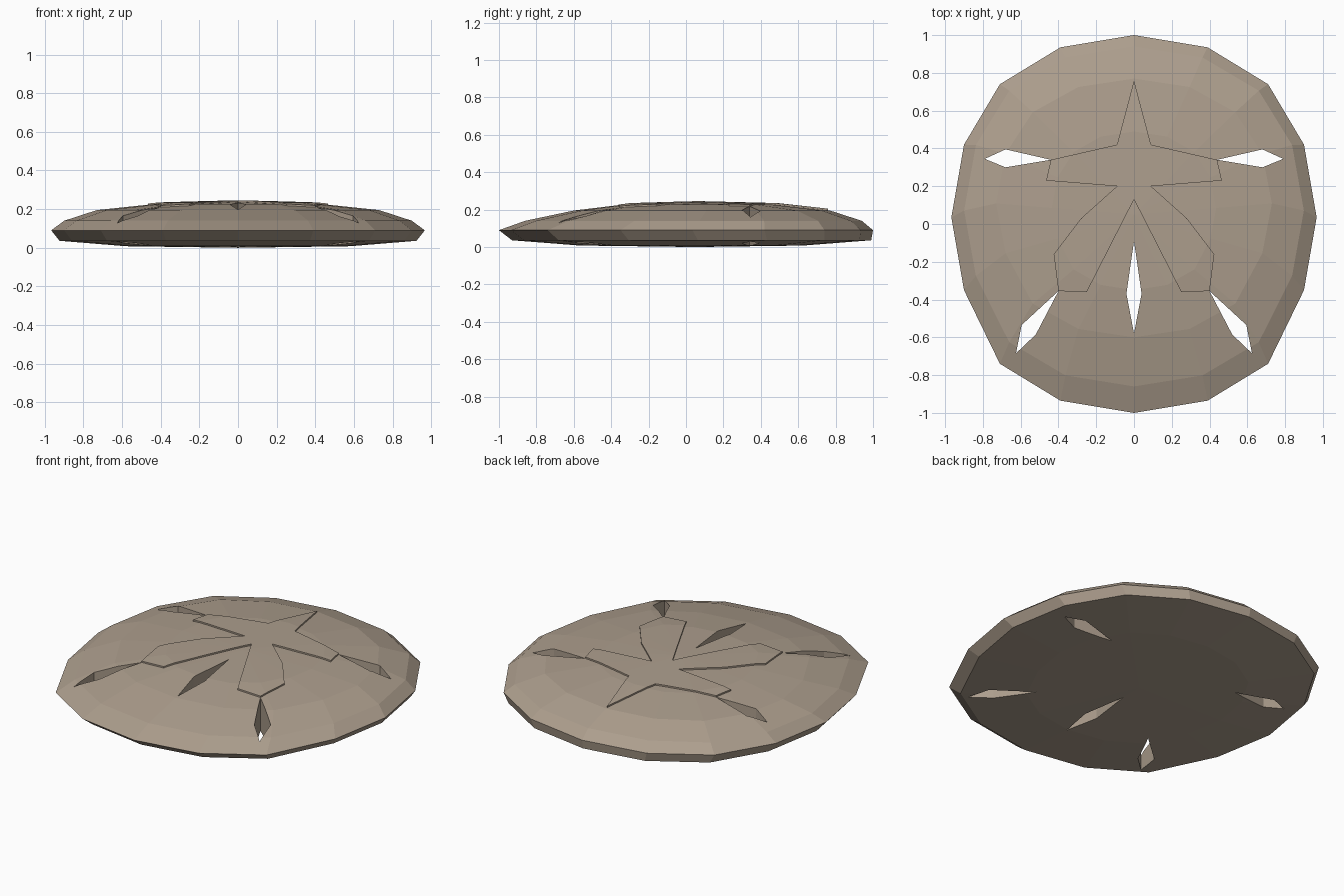
import bpy, bmesh

if "Cube" in bpy.data.objects:
    bpy.data.objects.remove(bpy.data.objects["Cube"])

sand = bpy.data.materials.new("sandy_tan")
sand.diffuse_color = (0.42, 0.345, 0.27, 1)
sand.use_nodes = True
sand.node_tree.nodes["Principled BSDF"].inputs["Base Color"].default_value = sand.diffuse_color


def make_object(name, bm):
    bmesh.ops.recalc_face_normals(bm, faces=bm.faces)
    me = bpy.data.meshes.new(name)
    bm.to_mesh(me)
    bm.free()
    me.materials.append(sand)
    ob = bpy.data.objects.new(name, me)
    bpy.context.collection.objects.link(ob)
    return ob


def mirrored(half):
    """Close a half outline (x >= 0, top to bottom) across x = 0."""
    return half + [(-x, y) for x, y in reversed(half) if x > 0.001]


def prism(name, outlines, z0=-0.2, z1=0.5):
    bm = bmesh.new()
    for pts in outlines:
        f = bm.faces.new([bm.verts.new((x, y, z0)) for x, y in pts])
        ext = bmesh.ops.extrude_face_region(bm, geom=[f])
        for v in ext["geom"]:
            if isinstance(v, bmesh.types.BMVert):
                v.co.z = z1
    ob = make_object(name, bm)
    ob.hide_render = True
    return ob


# sixteen-sided outline, and rings as (x scale, y scale, y shift, z)
RIM = mirrored([(0, 1), (.39, .935), (.71, .74), (.9, .42), (.967, .035),
                (.9, -.35), (.71, -.74), (.39, -.935), (0, -1)])
RINGS = [(.6, .6, .03, .008), (.955, .96, .03, .036), (1, 1, 0, .09),
         (.93, .9, .04, .14), (.755, .685, .085, .195), (.45, .42, .07, .226)]


def shell(name, lift=0):
    bm = bmesh.new()
    loops = [[bm.verts.new((x * sx, y * sy + dy, z + lift)) for x, y in RIM]
             for sx, sy, dy, z in RINGS]
    n = len(RIM)
    for a, b in zip(loops, loops[1:]):
        for i in range(n):
            j = (i + 1) % n
            bm.faces.new((a[i], a[j], b[j], b[i]))
    for ring, z in ((loops[0], 0), (loops[-1], .237)):
        c = bm.verts.new((0, .05, z + lift))
        for i in range(n):
            bm.faces.new((ring[i], ring[(i + 1) % n], c))
    return make_object(name, bm)


def boolean(ob, cutter, op):
    m = ob.modifiers.new(op.lower(), "BOOLEAN")
    m.object, m.operation, m.solver = cutter, op, "EXACT"
    bpy.context.view_layer.objects.active = ob
    bpy.ops.object.modifier_apply(modifier=m.name)


# body with five through slots
body = shell("body")
side = [(.44, .34), (.68, .395), (.79, .345), (.68, .3)]
rear = [(.4, -.355), (.595, -.535), (.625, -.685), (.52, -.585)]
slots = [[(0, -.09), (.04, -.37), (0, -.58), (-.04, -.37)]]
for s in (side, rear):
    slots += [s, [(-x, y) for x, y in s]]
slot_cutter = prism("slot_cutter", slots)
boolean(body, slot_cutter, "DIFFERENCE")

# raised petal star following the dome
star = mirrored([(0, .76), (.09, .42), (.44, .34), (.465, .23), (.09, .2),
                 (.28, .03), (.425, -.16), (.4, -.355), (.25, -.36), (0, .13)])
petals = shell("petals", .009)
petal_cutter = prism("petal_cutter", [star], .13)
boolean(petals, petal_cutter, "INTERSECT")

for c in (slot_cutter, petal_cutter):
    bpy.data.objects.remove(c)
